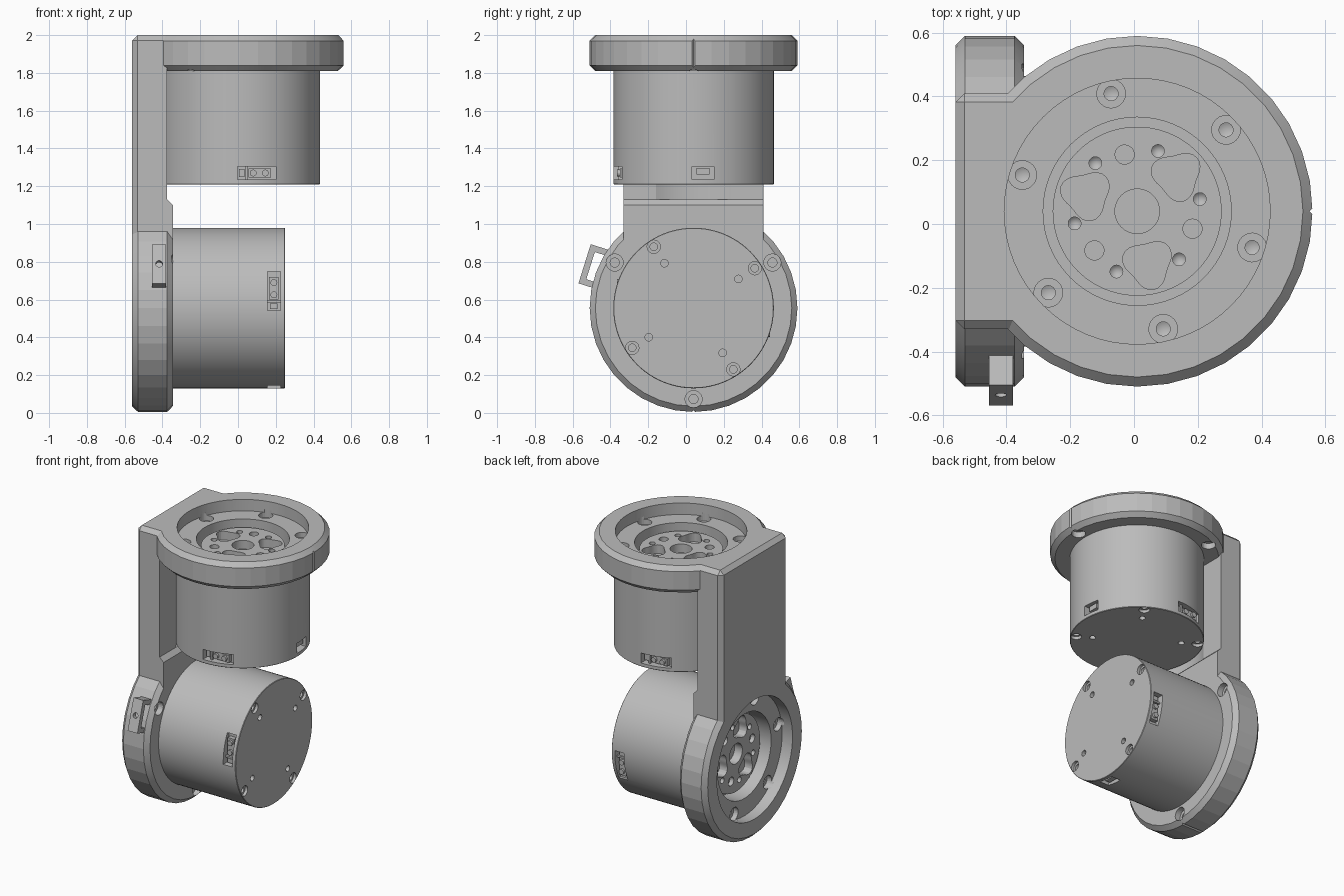
import bpy, bmesh
from math import pi, sin, cos, radians
from mathutils import Matrix, Vector

cube = bpy.data.objects.get("Cube")
if cube:
    bpy.data.objects.remove(cube)

grey = bpy.data.materials.new("satin grey")
grey.use_nodes = True
grey.diffuse_color = (0.5, 0.5, 0.5, 1)
grey.node_tree.nodes["Principled BSDF"].inputs["Base Color"].default_value = (0.5, 0.5, 0.5, 1)

# Frames of the two motors: local z is the output axis, z = 0 the closed end
UPPER = Matrix.Translation((0.01, 0.04, 1.21))
LOWER = Matrix(((0, 0, -1, 0.25), (0, -1, 0, 0.04), (-1, 0, 0, 0.555), (0, 0, 0, 1)))


def lathe(bm, profile, segs=64, at=Matrix()):
    """Revolve (radius, z) points around local z into a closed solid."""
    part = bmesh.new()
    vs = [part.verts.new((r, 0, z)) for r, z in profile]
    es = [part.edges.new(p) for p in zip(vs, vs[1:])]
    bmesh.ops.spin(part, geom=vs + es, cent=(0, 0, 0), axis=(0, 0, 1),
                   angle=2 * pi, steps=segs)
    bmesh.ops.remove_doubles(part, verts=part.verts, dist=1e-5)
    merge(bm, part, at)


def merge(bm, part, at):
    bmesh.ops.recalc_face_normals(part, faces=part.faces)
    part.transform(at)
    tmp = bpy.data.meshes.new("tmp")
    part.to_mesh(tmp)
    part.free()
    bm.from_mesh(tmp)
    bpy.data.meshes.remove(tmp)


def drum(bm, r, z0, z1, at=Matrix(), segs=24):
    lathe(bm, [(0, z0), (r, z0), (r, z1), (0, z1)], segs, at)


def box(bm, size, at):
    part = bmesh.new()
    bmesh.ops.create_cube(part, size=1)
    part.transform(Matrix.Diagonal((*size, 1)))
    merge(bm, part, at)


def prism(bm, pts, depth, at=Matrix()):
    """Extrude a polygon of 3D points along a vector."""
    part = bmesh.new()
    f = part.faces.new([part.verts.new(p) for p in pts])
    up = bmesh.ops.extrude_face_region(part, geom=[f])["geom"]
    bmesh.ops.translate(part, vec=depth,
                        verts=[v for v in up if isinstance(v, bmesh.types.BMVert)])
    merge(bm, part, at)


def polar(r, deg, z=0):
    """Placement at a radius and angle, local x pointing outward."""
    return Matrix.Rotation(radians(deg), 4, 'Z') @ Matrix.Translation((r, 0, z))


def make(name, bm):
    me = bpy.data.meshes.new(name)
    bm.to_mesh(me)
    bm.free()
    me.materials.append(grey)
    ob = bpy.data.objects.new(name, me)
    bpy.context.collection.objects.link(ob)
    return ob


def activate(ob):
    bpy.ops.object.select_all(action='DESELECT')
    ob.select_set(True)
    bpy.context.view_layer.objects.active = ob


def boolean(ob, bm, op='DIFFERENCE'):
    tool = make("tool", bm)
    m = ob.modifiers.new("bool", 'BOOLEAN')
    m.object, m.operation, m.solver = tool, op, 'EXACT'
    activate(ob)
    bpy.ops.object.modifier_apply(modifier=m.name)
    bpy.data.objects.remove(tool)


def smooth(ob, deg):
    activate(ob)
    bpy.ops.object.shade_smooth_by_angle(angle=radians(deg))


# Bracket: upright plate with a thicker foot, chamfered on the outer side and top
bm = bmesh.new()
outline = [(-.56, .555), (-.345, .555), (-.345, 1.1), (-.375, 1.13), (-.375, 2), (-.56, 2)]
prism(bm, [(x, -.33, z) for x, z in outline], Vector((0, .74, 0)))
edges = [e for e in bm.edges
         if all(v.co.x < -.5 for v in e.verts) and max(v.co.z for v in e.verts) > 1.9
         or all(v.co.z > 1.9 for v in e.verts) and abs(e.verts[0].co.x - e.verts[1].co.x) > .1]
bmesh.ops.bevel(bm, geom=edges, offset=.028, segments=1, affect='EDGES')
bracket = make("bracket", bm)

# Clearance in the plate for the upper motor
bm = bmesh.new()
drum(bm, .434, -.08, .61, UPPER, 64)
boolean(bracket, bm)

# Faceted ring housings joined to the plate, then pocketed and drilled
rings = ((UPPER, .60, .79), (LOWER, .595, .81))
c = .03
for frame, z0, z1 in rings:
    bm = bmesh.new()
    lathe(bm, [(0, z0), (.55 - c, z0), (.55, z0 + c), (.55, z1 - c), (.55 - c, z1), (0, z1)],
          36, frame)
    boolean(bracket, bm, 'UNION')
for frame, z0, z1 in rings:
    floor = z1 - .08
    bm = bmesh.new()
    lathe(bm, [(0, z0 - .05), (.295, z0 - .05), (.295, floor), (.417, floor),
               (.417, z1 + .05), (0, z1 + .05)], 64, frame)
    boolean(bracket, bm)
    bm = bmesh.new()
    for k in range(6):
        lathe(bm, [(0, floor - .08), (.022, floor - .07), (.022, floor - .035),
                   (.045, floor - .035), (.045, floor + .02), (0, floor + .02)],
              24, frame @ polar(.378, 42.5 + 60 * k))
    for k in range(3):
        lathe(bm, [(0, z0 - .02), (.045, z0 - .02), (.045, z0 + .04), (.024, z0 + .04),
                   (.024, z0 + .08), (0, z0 + .08)], 24, frame @ polar(.482, 120 * k))
    box(bm, (.016, .016, .5),
        frame @ polar(.552, 0, z0 + .1) @ Matrix.Rotation(pi / 4, 4, 'Z'))
    boolean(bracket, bm)
smooth(bracket, 8.5)

# Motors: drum with an output boss, drilled faces and sunken sockets
for name, frame in (("upper", UPPER), ("lower", LOWER)):
    top = .665
    bm = bmesh.new()
    lathe(bm, [(0, 0), (.422, 0), (.425, .003), (.425, .6), (.265, .6), (.265, top), (0, top)],
          96, frame)
    motor = make(name + "_motor", bm)

    bm = bmesh.new()
    drum(bm, .07, top - .06, top + .02, frame, 32)
    for k in range(6):
        lathe(bm, [(0, top - .05), (.02, top - .03), (.02, top + .02), (0, top + .02)],
              20, frame @ polar(.2, 11 + 60 * k))
    for k in range(3):
        drum(bm, .03, top - .03, top + .02, frame @ polar(.182, 102.5 + 120 * k))
        lobe = []
        for i in range(36):
            a = i * pi / 18
            r = .072 + .011 * cos(3 * a)
            lobe.append((r * cos(a), r * sin(a), 0))
        prism(bm, lobe, Vector((0, 0, .08)), frame @ polar(.168, 42 + 120 * k, top - .06))
    # Closed end: screws and pin holes
    for k in range(4):
        lathe(bm, [(0, -.02), (.035, -.02), (.035, .02), (.02, .02), (.02, .045), (0, .045)],
              24, frame @ polar(.387, 57 + 90 * k))
        drum(bm, .02, -.02, .025, frame @ polar(.283, 57 + 90 * k))
    # Socket openings: two wide ones on opposite sides, one small between
    sockets = ((-90, .09, .205), (90, .09, .205), (0, .05, .115))
    for ang, off, width in sockets:
        box(bm, (.12, width, .07), frame @ polar(.42, ang, .06) @ Matrix.Translation((0, off, 0)))
    boolean(motor, bm)
    smooth(motor, 20)

    # Plug inserts and pins inside the sockets
    bm = bmesh.new()
    for ang, off, width in sockets:
        base = frame @ polar(.375, ang, .06) @ Matrix.Translation((0, off, 0))
        if width > .2:
            box(bm, (.05, .012, .07), base @ Matrix.Translation((0, -.055, 0)))
            box(bm, (.045, .03, .04), base @ Matrix.Translation((0, -.08, 0)))
            box(bm, (.03, .12, .05), base @ Matrix.Translation((0, .015, 0)))
            for y in (-.02, .045):
                drum(bm, .018, -.02, .03, base @ Matrix.Translation((0, y, 0))
                     @ Matrix.Rotation(pi / 2, 4, 'Y'), 16)
        else:
            box(bm, (.05, .07, .035), base @ Matrix.Translation((.005, 0, .01)))
    make(name + "_socket_pins", bm)

# Cable loop on the front of the lower ring
bm = bmesh.new()
tilt = Matrix.Translation((-.4175, .04, .555)) @ Matrix.Rotation(radians(162.6), 4, 'X')
box(bm, (.075, .033, .217), tilt @ Matrix.Translation((0, .604, -.051)))
for z in (-.143, .041):
    box(bm, (.075, .12, .033), tilt @ Matrix.Translation((0, .56, z)))
loop = make("cable_loop", bm)
bm = bmesh.new()
drum(bm, .018, .5, .7, tilt @ Matrix.Translation((0, 0, -.051)) @ Matrix.Rotation(-pi / 2, 4, 'X'))
boolean(loop, bm)
